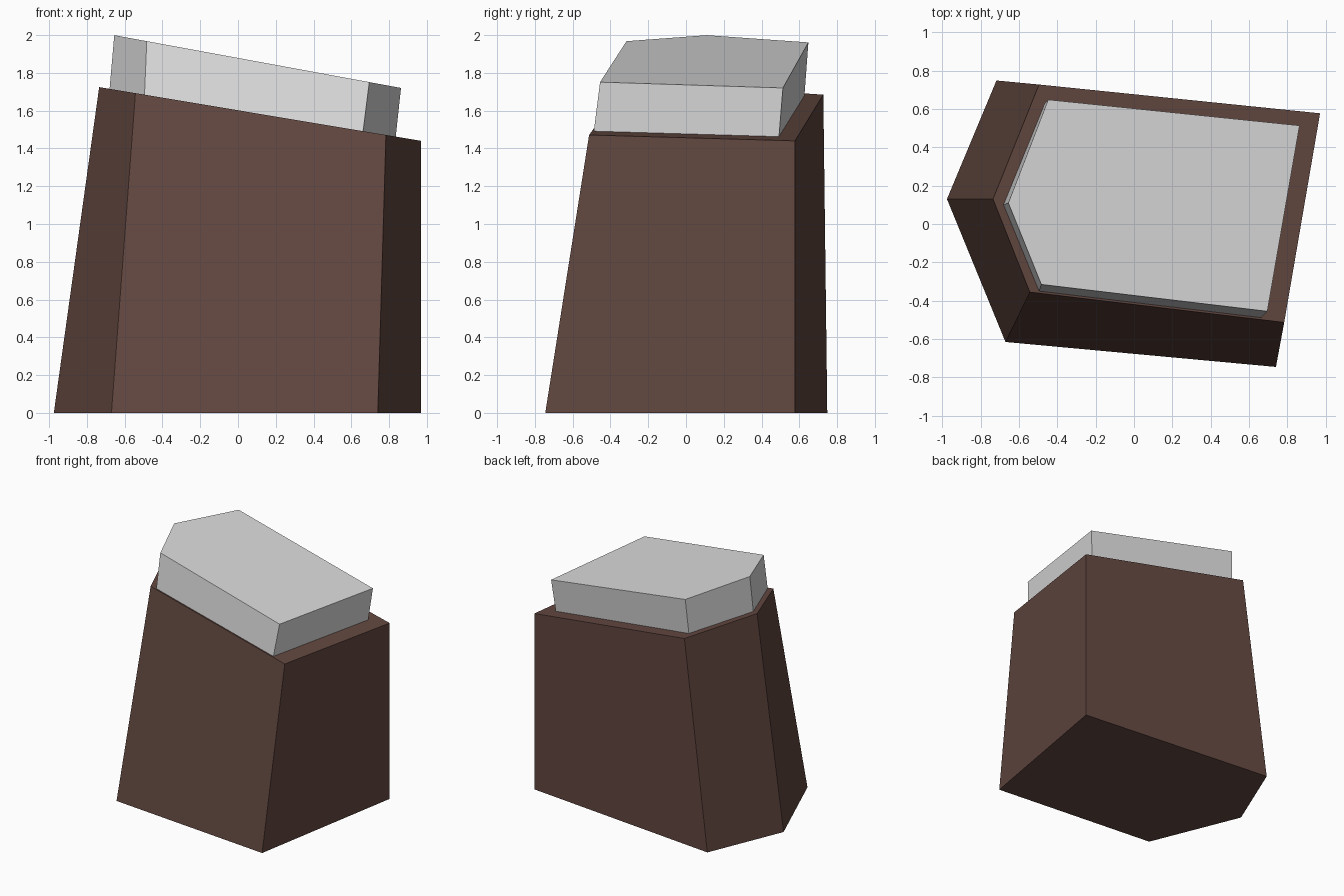
import bpy

if "Cube" in bpy.data.objects:
    bpy.data.objects.remove(bpy.data.objects["Cube"])


def srgb(r, g, b):
    def lin(c):
        c /= 255
        return c / 12.92 if c <= 0.04045 else ((c + 0.055) / 1.055) ** 2.4
    return (lin(r), lin(g), lin(b), 1)


def material(name, colour):
    mat = bpy.data.materials.new(name)
    mat.diffuse_color = colour
    mat.use_nodes = True
    mat.node_tree.nodes["Principled BSDF"].inputs["Base Color"].default_value = mat.diffuse_color
    return mat


def slope(points, z0, tilt):
    """Lift 2D outline onto a plane that falls towards +x."""
    return [(x, y, z0 - tilt * x) for x, y in points]


def loft(name, bottom, top, mat):
    """Closed flat-faced block between two matching outlines."""
    n = len(bottom)
    faces = [tuple(reversed(range(n))), tuple(range(n, 2 * n))]
    faces += [(i, (i + 1) % n, n + (i + 1) % n, n + i) for i in range(n)]
    mesh = bpy.data.meshes.new(name)
    mesh.from_pydata(bottom + top, [], faces)
    mesh.materials.append(mat)
    obj = bpy.data.objects.new(name, mesh)
    bpy.context.collection.objects.link(obj)
    return obj


brown = material("dark brown", srgb(98, 71, 64))
grey = material("light grey", srgb(220, 220, 220))

# Five-sided tapering body with a sloping top
body_foot = [(-0.975, 0.13), (-0.67, -0.615), (0.74, -0.745), (0.97, 0.577), (-0.717, 0.748)]
body_rim = [(-0.735, 0.13), (-0.543, -0.355), (0.783, -0.513), (0.97, 0.577), (-0.495, 0.727)]
loft("body", slope(body_foot, 0, 0), slope(body_rim, 1.602, 0.167), brown)

# Leaning cap slab on the sloping top
cap_foot = [(-0.68, 0.10), (-0.495, -0.35), (0.662, -0.488), (0.835, 0.492), (-0.465, 0.627)]
cap_rim = [(-0.655, 0.11), (-0.483, -0.315), (0.695, -0.455), (0.863, 0.513), (-0.447, 0.648)]
loft("cap", slope(cap_foot, 1.601, 0.167), slope(cap_rim, 1.879, 0.184), grey)
